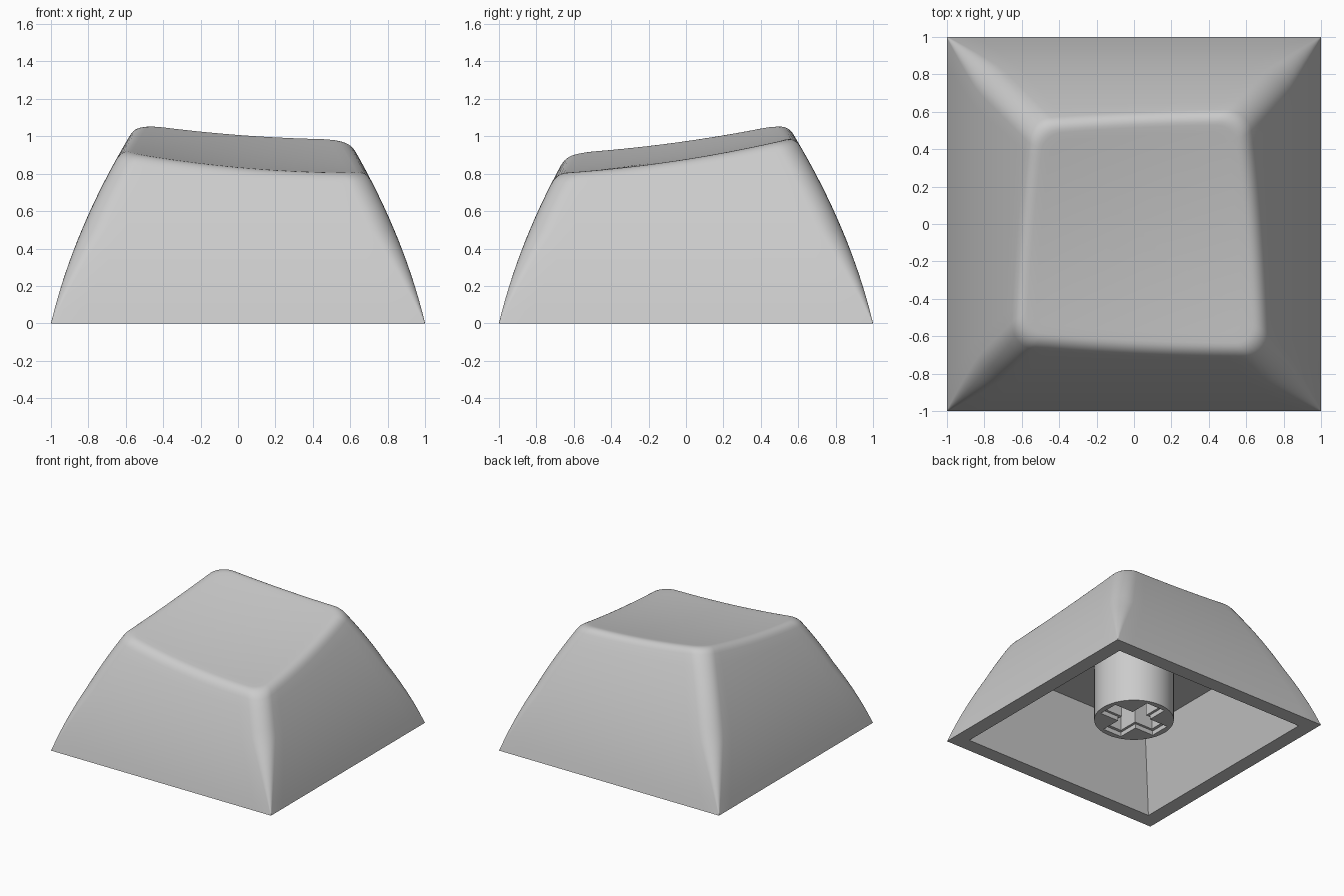
import bpy, bmesh, math
from mathutils import Vector

if "Cube" in bpy.data.objects:
    bpy.data.objects.remove(bpy.data.objects["Cube"])

grey = bpy.data.materials.new("light_grey")
grey.diffuse_color = (0.6, 0.6, 0.6, 1)
grey.use_nodes = True
grey.node_tree.nodes["Principled BSDF"].inputs["Base Color"].default_value = grey.diffuse_color


def dish(x, y):
    """Height of the tilted, hollowed top surface."""
    return 0.905 - 0.088 * x + 0.157 * y + 0.07 * (x * x + y * y)


def half_width(z):
    """Bulging side profile."""
    return 1 - 0.24 * z - 0.18 * z * z


def corner_radius(z):
    return 0.003 + 0.125 * min(1, z / 0.5)


SIDE, CORNER = 14, 8
N = 4 * (SIDE + CORNER)


def outline(h, r):
    """Rounded square, always with the same number of points."""
    pts = []
    for q in range(4):
        c, s = round(math.cos(q * math.pi / 2)), round(math.sin(q * math.pi / 2))
        local = [(h, (h - r) * (2 * i / SIDE - 1)) for i in range(SIDE)]
        for i in range(CORNER):
            a = i / CORNER * math.pi / 2
            local.append((h - r + r * math.cos(a), h - r + r * math.sin(a)))
        pts += [(x * c - y * s, x * s + y * c) for x, y in local]
    return pts


def side_point(i, t, drop=0.0):
    """Point i of the outline at fraction t of the wall height less a drop."""
    z = 0.9 * t
    for _ in range(25):
        x, y = outline(half_width(z), corner_radius(z))[i]
        z = t * (dish(x, y) - drop)
    return Vector((x, y, z))


def make_object(name, bm):
    bmesh.ops.recalc_face_normals(bm, faces=bm.faces[:])
    mesh = bpy.data.meshes.new(name)
    bm.to_mesh(mesh)
    bm.free()
    mesh.materials.append(grey)
    obj = bpy.data.objects.new(name, mesh)
    bpy.context.collection.objects.link(obj)
    return obj


def carve(obj, cutter):
    """Subtract the cutter, then discard it."""
    bpy.context.view_layer.objects.active = obj
    mod = obj.modifiers.new("cut", 'BOOLEAN')
    mod.operation, mod.solver, mod.object = 'DIFFERENCE', 'EXACT', cutter
    bpy.ops.object.modifier_apply(modifier=mod.name)
    bpy.data.objects.remove(cutter)


def shade(obj):
    bpy.ops.object.select_all(action='DESELECT')
    obj.select_set(True)
    bpy.context.view_layer.objects.active = obj
    bpy.ops.object.shade_smooth_by_angle(angle=math.radians(30))


def prism(bm, bottom, top, z0, z1):
    """Closed solid between two matching outlines."""
    a = [bm.verts.new((x, y, z0)) for x, y in bottom]
    b = [bm.verts.new((x, y, z1)) for x, y in top]
    n = len(a)
    for i in range(n):
        bm.faces.new((a[i], a[(i + 1) % n], b[(i + 1) % n], b[i]))
    bm.faces.new(a[::-1])
    bm.faces.new(b)


# Cap shell: curved walls
bm = bmesh.new()
LEVELS, ROUND, SEG = 12, 0.055, 6
coords = [[side_point(i, k / LEVELS, ROUND) for i in range(N)]
          for k in range(LEVELS + 1)]
# Rounded rim: each point blends from the wall over the edge onto the top
edge = [side_point(i, 1) for i in range(N)]
inner = []
for i, e in enumerate(edge):
    h, r = half_width(e.z), corner_radius(e.z)
    x, y = outline(h - ROUND, r - 0.6 * ROUND)[i]
    inner.append(Vector((x, y, dish(x, y))))
wall = coords[-1]
for k in range(1, SEG + 1):
    t = k / SEG
    coords.append([(1 - t) ** 2 * a + 2 * t * (1 - t) * b + t * t * c
                   for a, b, c in zip(wall, edge, inner)])
# Dished top: concentric rings
for s in (0.92, 0.8, 0.65, 0.48, 0.3, 0.14):
    coords.append([Vector((p.x * s, p.y * s, dish(p.x * s, p.y * s)))
                   for p in inner])
rings = [[bm.verts.new(p) for p in ring] for ring in coords]
for lo, hi in zip(rings, rings[1:]):
    for i in range(N):
        j = (i + 1) % N
        bm.faces.new((lo[i], lo[j], hi[j], hi[i]))
centre = bm.verts.new((0, 0, dish(0, 0)))
for i in range(N):
    bm.faces.new((rings[-1][i], rings[-1][(i + 1) % N], centre))
bm.faces.new(rings[0][::-1])
shell = make_object("cap_shell", bm)


def square(h):
    return [(-h, -h), (h, -h), (h, h), (-h, h)]


# Tapered hollow underneath
bm = bmesh.new()
prism(bm, square(0.887), square(0.68), -0.02, 0.59)
carve(shell, make_object("hollow_cutter", bm))
shade(shell)

# Stem post with a cross-shaped socket
bm = bmesh.new()
circle = [(0.3 * math.cos(i * math.tau / 64), 0.3 * math.sin(i * math.tau / 64))
          for i in range(64)]
prism(bm, circle, circle, 0.114, 0.6)
stem = make_object("stem", bm)


def cross(length, width):
    arm = [(length, -width), (length, width), (width, width)]
    return [(x * c - y * s, x * s + y * c)
            for c, s in ((1, 0), (0, 1), (-1, 0), (0, -1)) for x, y in arm]


# Socket with a slightly wider mouth
for length, width, top in ((0.255, 0.085, 0.15), (0.23, 0.065, 0.53)):
    bm = bmesh.new()
    prism(bm, cross(length, width), cross(length, width), 0.05, top)
    carve(stem, make_object("socket_cutter", bm))
shade(stem)
